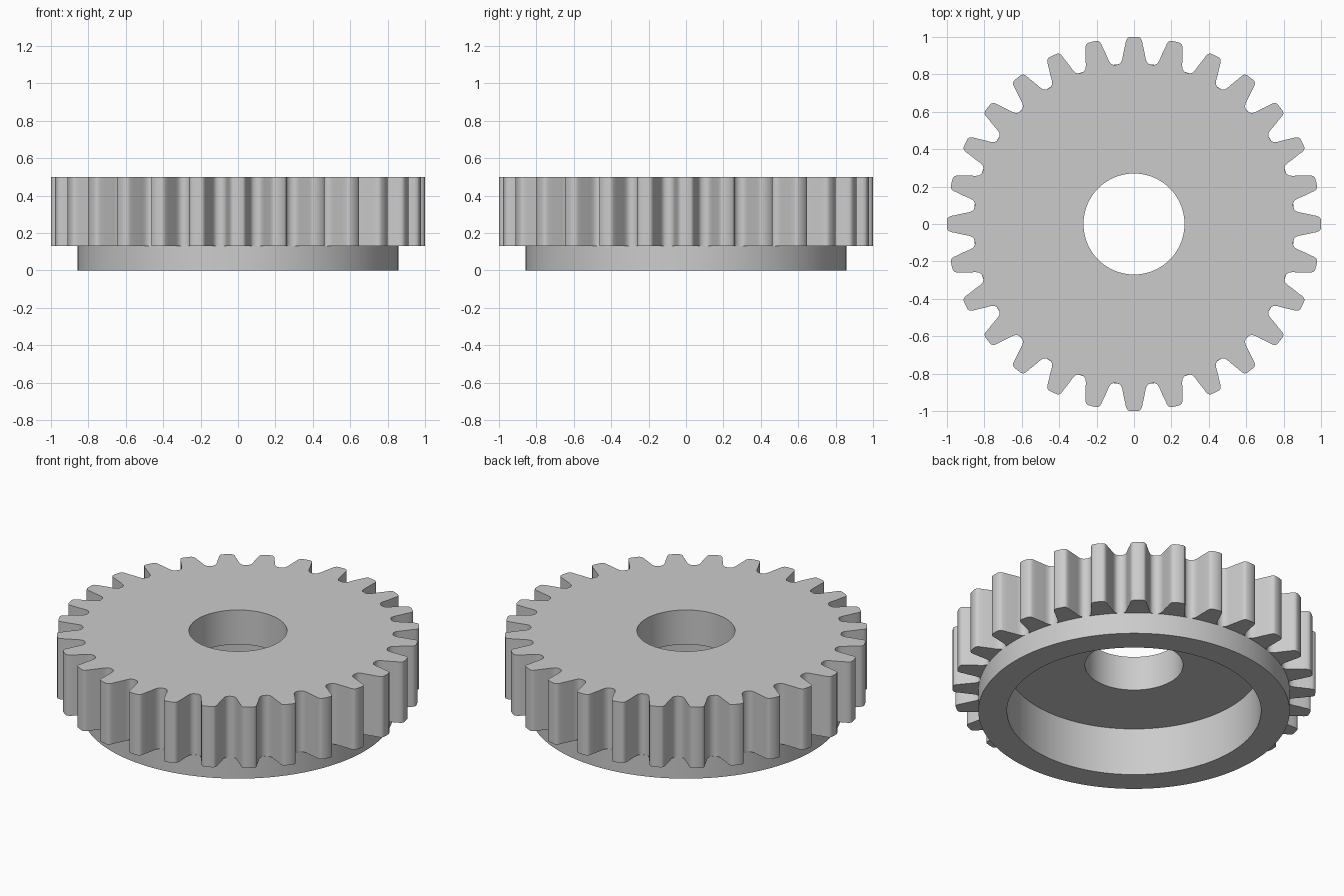
import bpy
import bmesh
from math import cos, sin, radians

TEETH = 28
BORE, RECESS, FLANGE = 0.27, 0.70, 0.858      # radii
TOP, GEAR_BOTTOM, FLOOR = 0.50, 0.13, 0.29    # heights

cube = bpy.data.objects.get("Cube")
if cube:
    bpy.data.objects.remove(cube, do_unlink=True)

# Half a tooth: (degrees from tooth centre, radius), tip to root
half_tooth = [(0, 1.0), (1.5, 0.999), (2.1, 0.993), (2.5, 0.98), (2.85, 0.955),
              (3.4, 0.925), (3.8, 0.90), (4.1, 0.883), (4.6, 0.867), (5.4, 0.858)]
root = (180 / TEETH, 0.856)
tooth = [(-a, r) for a, r in reversed(half_tooth[1:])] + half_tooth + [root]
outline = [(radians(a + i * 360 / TEETH), r) for i in range(TEETH) for a, r in tooth]

# Closed cross-section; None means the toothed outline
section = [(BORE, TOP), (BORE, FLOOR), (RECESS, FLOOR), (RECESS, 0),
           (FLANGE, 0), (FLANGE, GEAR_BOTTOM), (None, GEAR_BOTTOM), (None, TOP)]

# Sweep the section around the axis
bm = bmesh.new()
rings = []
for radius, z in section:
    rings.append([bm.verts.new(((radius or r) * cos(a), (radius or r) * sin(a), z))
                  for a, r in outline])
count = len(outline)
for k, ring in enumerate(rings):
    following = rings[(k + 1) % len(rings)]
    for i in range(count):
        j = (i + 1) % count
        bm.faces.new((ring[i], ring[j], following[j], following[i]))
bmesh.ops.recalc_face_normals(bm, faces=bm.faces)
mesh = bpy.data.meshes.new("toothed_wheel")
bm.to_mesh(mesh)
bm.free()

wheel = bpy.data.objects.new("toothed_wheel", mesh)
bpy.context.collection.objects.link(wheel)

# Plain grey finish
grey = bpy.data.materials.new("light_grey")
grey.use_nodes = True
colour = (0.6, 0.6, 0.6, 1)
grey.diffuse_color = colour
grey.node_tree.nodes["Principled BSDF"].inputs["Base Color"].default_value = colour
mesh.materials.append(grey)

bpy.ops.object.select_all(action="DESELECT")
wheel.select_set(True)
bpy.context.view_layer.objects.active = wheel
bpy.ops.object.shade_smooth_by_angle(angle=radians(35))
